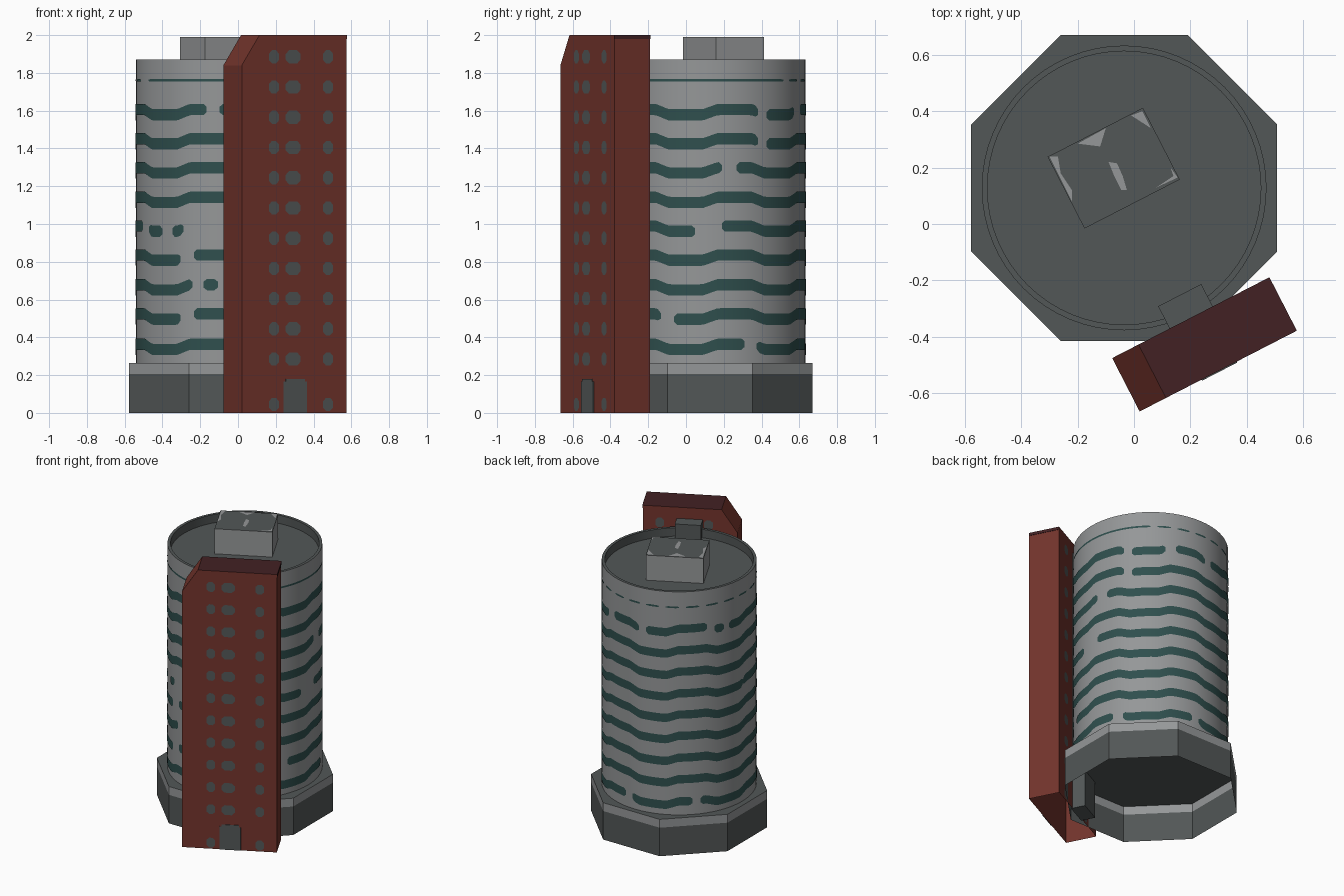
import bpy, bmesh, math
from mathutils import Matrix, Vector

cube = bpy.data.objects.get("Cube")
if cube:
    bpy.data.objects.remove(cube, do_unlink=True)


def material(name, rgb):
    m = bpy.data.materials.new(name)
    m.use_nodes = True
    m.diffuse_color = (*rgb, 1)
    m.node_tree.nodes["Principled BSDF"].inputs["Base Color"].default_value = (*rgb, 1)
    return m


CONCRETE = material("light concrete", (0.30, 0.31, 0.315))
DARK = material("dark grey", (0.085, 0.095, 0.095))
RED = material("brick red", (0.17, 0.034, 0.025))
MAROON = material("dark maroon", (0.055, 0.015, 0.017))
TEAL = material("teal glass", (0.028, 0.078, 0.075))

CENTRE = Matrix.Translation((-0.035, 0.128, 0))
RADIUS = 0.505
TURN = Matrix.Rotation(math.radians(27.2), 4, "Z")
SLAB = Matrix.Translation((0.02, -0.665, 0)) @ TURN
LENGTH, DEPTH, TOP = 0.624, 0.213, 2.0


def finish(name, bm, mats, matrix, rule=None, smooth=False):
    """Turn a bmesh into an object, colouring faces by a rule."""
    mesh = bpy.data.meshes.new(name)
    bm.normal_update()
    for f in bm.faces:
        if rule:
            f.material_index = rule(f)
    bm.to_mesh(mesh)
    bm.free()
    for m in mats:
        mesh.materials.append(m)
    ob = bpy.data.objects.new(name, mesh)
    ob.matrix_world = matrix
    bpy.context.collection.objects.link(ob)
    if smooth:
        bpy.ops.object.select_all(action="DESELECT")
        ob.select_set(True)
        bpy.context.view_layer.objects.active = ob
        bpy.ops.object.shade_smooth_by_angle(angle=math.radians(35))
    return ob


def lathe(name, profile, sides, mats, rule, start=0.0, smooth=False):
    """Spin an (r, z) profile; the last ring is capped."""
    bm = bmesh.new()
    rings = []
    for r, z in profile:
        angles = [start + math.tau * i / sides for i in range(sides)]
        rings.append([bm.verts.new((r * math.cos(a), r * math.sin(a), z)) for a in angles])
    for low, high in zip(rings, rings[1:]):
        for i in range(sides):
            j = (i + 1) % sides
            bm.faces.new((low[i], low[j], high[j], high[i]))
    bm.faces.new(rings[-1])
    return finish(name, bm, mats, CENTRE, rule, smooth)


def box(name, x, y, z, mats, matrix, rule=None):
    bm = bmesh.new()
    bmesh.ops.create_cube(bm, size=1)
    for v in bm.verts:
        v.co = Vector([a + (b - a) * (c + 0.5) for (a, b), c in zip((x, y, z), v.co)])
    return finish(name, bm, mats, matrix, rule)


def is_top(f):
    return 1 if f.normal.z > 0.9 else 0


# Octagonal base, open underneath, with a pale upper band
corner = 0.543 / math.cos(math.pi / 8)
lathe("octagonal_base", [(corner, 0), (corner, 0.205), (corner, 0.265)], 8,
      [DARK, CONCRETE],
      lambda f: int(abs(f.normal.z) < 0.5 and f.calc_center_median().z > 0.2),
      math.pi / 8)

# Round tower with parapet and sunken roof
lathe("round_tower", [(RADIUS, 0.265), (RADIUS, 1.87), (0.485, 1.87), (0.485, 1.81)], 64,
      [CONCRETE, DARK],
      lambda f: int(f.normal.z > 0.5 or f.calc_center_median().xy.length < 0.495),
      smooth=True)


def step_height(angle):
    """Window bands alternate high and low in 30 degree sectors."""
    wave = math.sin(math.radians(angle * 6))
    return 0.014 * max(-1, min(1, wave * 2.2))


def add_band(bm, a0, a1, z, height, step):
    n = max(4, round((a1 - a0) / 2))
    pairs = []
    for i in range(n + 1):
        a = a0 + (a1 - a0) * i / n
        inset = min(a - a0, a1 - a)
        half = height / 2 * min(1, 0.5 + inset / 4)
        mid = z + step * step_height(a)
        t = math.radians(a)
        x, y = (RADIUS + 0.003) * math.cos(t), (RADIUS + 0.003) * math.sin(t)
        pairs.append([bm.verts.new((x, y, mid + s * half)) for s in (-1, 1)])
    for p, q in zip(pairs, pairs[1:]):
        bm.faces.new((p[0], q[0], q[1], p[1]))


# Window bands: height of each row and the gaps along it, in degrees
rows = [
    (1.592, [(-105, -97), (30, 36), (61, 69), (94, 100), (146, 152), (160, 165)]),
    (1.438, [(30, 36)]),
    (1.284, [(7, 16)]),
    (1.128, []),
    (0.975, [(-157, -149), (-136, -128), (-120, -92), (-9, 7)]),
    (0.822, [(-122, -113)]),
    (0.665, [(-114, -107), (-98, -90)]),
    (0.510, [(-122, -113), (-31, -22)]),
    (0.350, [(21, 29), (82, 88), (135, 141)]),
]
bm = bmesh.new()
for z, gaps in rows:
    if gaps:
        for this, following in zip(gaps, gaps[1:] + [(gaps[0][0] + 360, 0)]):
            add_band(bm, this[1], following[0], z, 0.06, 1)
    else:
        add_band(bm, -180, 180, z, 0.06, 1)
finish("window_bands", bm, [TEAL], CENTRE, smooth=True)

# Thin line below the parapet, dashed round the back
bm = bmesh.new()
add_band(bm, -150, 50, 1.76, 0.013, 0)
for a in range(55, 205, 15):
    add_band(bm, a, a + 10, 1.76, 0.013, 0)
finish("parapet_line", bm, [TEAL], CENTRE)

# Rooftop plant room with worn patches
box("plant_room", (-0.19, 0.19), (-0.143, 0.143), (1.81, 1.99), [CONCRETE, DARK],
    Matrix.Translation((-0.072, 0.198, 0)) @ TURN, is_top)
patches = [
    [(-.09, .22), (-.07, .17), (-.045, .12), (-.025, .12), (-.04, .17), (-.06, .215)],
    [(-.30, .24), (-.22, .08), (-.22, .12), (-.26, .18), (-.27, .24)],
    [(-.20, .285), (-.12, .275), (-.10, .34)],
    [(-.01, .385), (.06, .34), (.03, .40)],
    [(.08, .13), (.155, .165), (.13, .20), (.14, .17)],
]
bm = bmesh.new()
for patch in patches:
    bm.faces.new([bm.verts.new((x, y, 1.993)) for x, y in patch])
finish("roof_patches", bm, [CONCRETE], Matrix.Identity(4))

# Slab tower, open underneath, with a sloped end
outline = [(0, 0), (LENGTH, 0), (LENGTH, TOP), (0.105, TOP), (0, 1.84)]
bm = bmesh.new()
front = [bm.verts.new((x, 0, z)) for x, z in outline]
back = [bm.verts.new((x, DEPTH, z)) for x, z in outline]
bm.faces.new(front)
bm.faces.new(back[::-1])
for i in range(1, len(outline)):
    j = (i + 1) % len(outline)
    bm.faces.new((front[j], front[i], back[i], back[j]))
finish("slab_tower", bm, [RED, MAROON], SLAB, is_top)
box("slab_roof_edge", (LENGTH - 0.002, LENGTH + 0.003), (0, DEPTH), (1.98, TOP), [MAROON], SLAB)

# Link between the two towers
box("tower_link", (0.229, 0.401), (DEPTH - 0.01, 0.302), (0, 1.92), [DARK], SLAB)


def add_pane(bm, x, z, w, h, side):
    """Cut-corner pane on the front (-1) or back (1) of the slab."""
    y = -0.003 if side < 0 else DEPTH + 0.003
    c = 0.3 * min(w, h)
    pts = []
    for sx, sz in ((-1, -1), (1, -1), (1, 1), (-1, 1)):
        along = (x + sx * (w / 2 - c), z + sz * h / 2)
        up = (x + sx * w / 2, z + sz * (h / 2 - c))
        pts += [up, along] if sx == sz else [along, up]
    verts = [bm.verts.new((px, y, pz)) for px, pz in pts]
    bm.faces.new(verts if side < 0 else verts[::-1])


# Slab windows on both faces, twelve floors
bm = bmesh.new()
columns = [(0.19, 0.058), (0.304, 0.09), (0.512, 0.058)]
for side in (-1, 1):
    for floor in range(12):
        for x, w in columns:
            if floor or w < 0.08:
                add_pane(bm, x, 0.045 + 0.24 * min(floor, 1) + 0.16 * max(floor - 1, 0),
                         w, 0.07, side)
finish("slab_windows", bm, [DARK], SLAB)

# Entrance door
box("entrance_door", (0.247, 0.387), (-0.004, 0), (0, 0.165), [DARK], SLAB)
box("entrance_door_head", (0.26, 0.374), (-0.004, 0), (0.165, 0.18), [DARK], SLAB)
